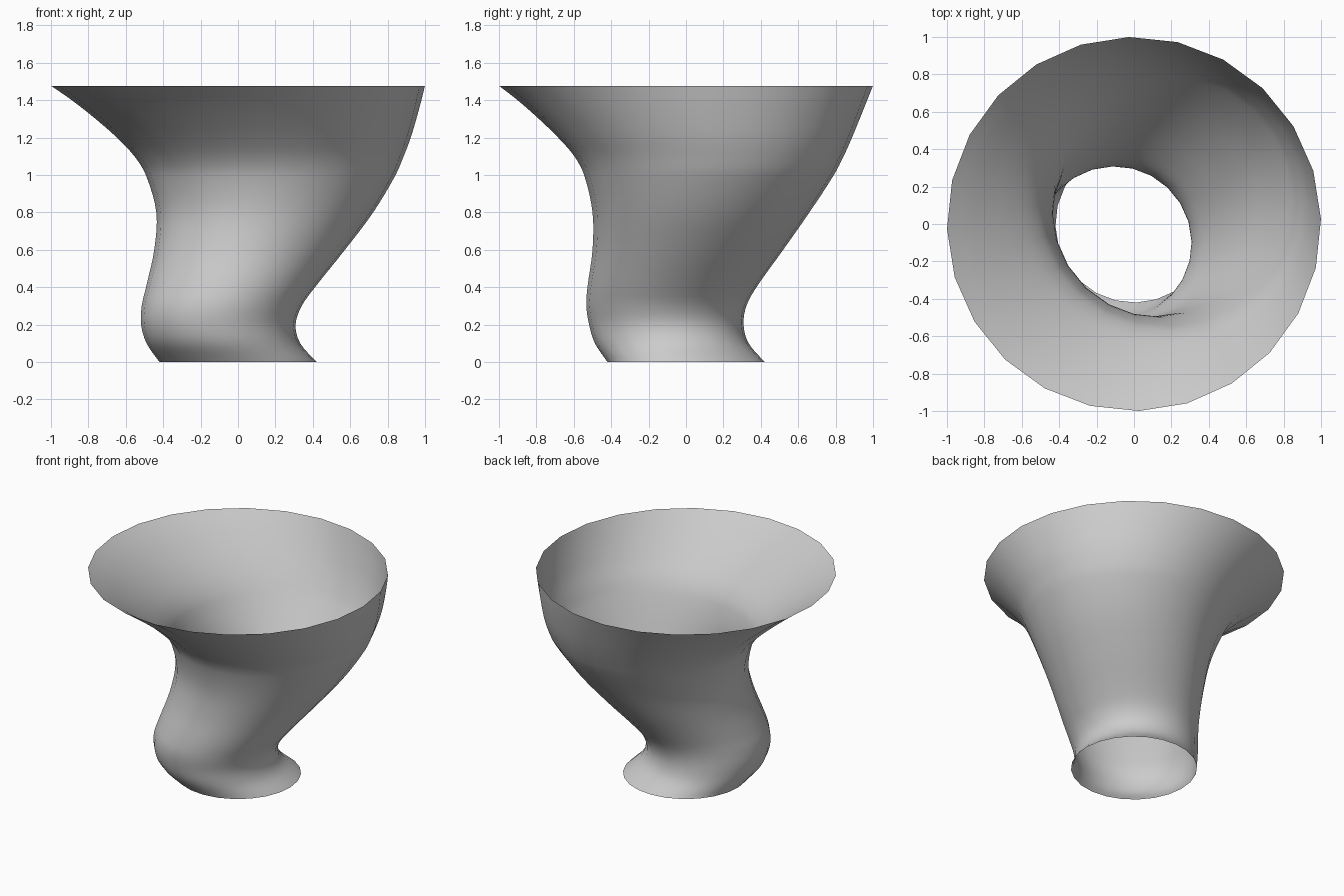
import bpy, bmesh, math
from mathutils import Vector

if "Cube" in bpy.data.objects:
    bpy.data.objects.remove(bpy.data.objects["Cube"])

SIDES = 24
STEPS = 4          # rings between profile stations
TURN = math.radians(1.5)

# Stations of the swaying funnel: height, centre x, centre y, radius
stations = [Vector(s) for s in [
    (0.00, 0.000, 0.000, 0.420),
    (0.10, -0.078, -0.076, 0.411),
    (0.20, -0.105, -0.105, 0.413),
    (0.30, -0.087, -0.105, 0.428),
    (0.40, -0.040, -0.075, 0.452),
    (0.60, 0.062, 0.010, 0.510),
    (0.80, 0.143, 0.080, 0.580),
    (1.00, 0.175, 0.123, 0.668),
    (1.10, 0.166, 0.123, 0.720),
    (1.20, 0.138, 0.102, 0.786),
    (1.30, 0.096, 0.071, 0.858),
    (1.40, 0.046, 0.034, 0.935),
    (1.477, 0.000, 0.000, 1.000),
]]


def slope(i):
    """Change per unit height at a station, using its neighbours."""
    a, b = stations[max(i - 1, 0)], stations[min(i + 1, len(stations) - 1)]
    return (b - a) / (b[0] - a[0])


def between(i, t):
    """Smooth (Hermite) blend from station i to the next."""
    p, q = stations[i], stations[i + 1]
    h = q[0] - p[0]
    m, n = slope(i) * h, slope(i + 1) * h
    v = (p * (2*t**3 - 3*t**2 + 1) + m * (t**3 - 2*t**2 + t)
         + q * (3*t**2 - 2*t**3) + n * (t**3 - t**2))
    v[0] = p[0] + h * t
    return v


rings = [between(i, k / STEPS) for i in range(len(stations) - 1) for k in range(STEPS)]
rings.append(stations[-1])

# Open funnel: circular rings lofted together, no caps
bm = bmesh.new()
loops = []
for z, cx, cy, r in rings:
    angles = [TURN + 2 * math.pi * j / SIDES for j in range(SIDES)]
    loops.append([bm.verts.new((cx + r * math.cos(a), cy + r * math.sin(a), z)) for a in angles])
for low, high in zip(loops, loops[1:]):
    for j in range(SIDES):
        k = (j + 1) % SIDES
        bm.faces.new((low[j], low[k], high[k], high[j])).smooth = True

mesh = bpy.data.meshes.new("funnel")
bm.to_mesh(mesh)
bm.free()
funnel = bpy.data.objects.new("funnel", mesh)
bpy.context.collection.objects.link(funnel)
